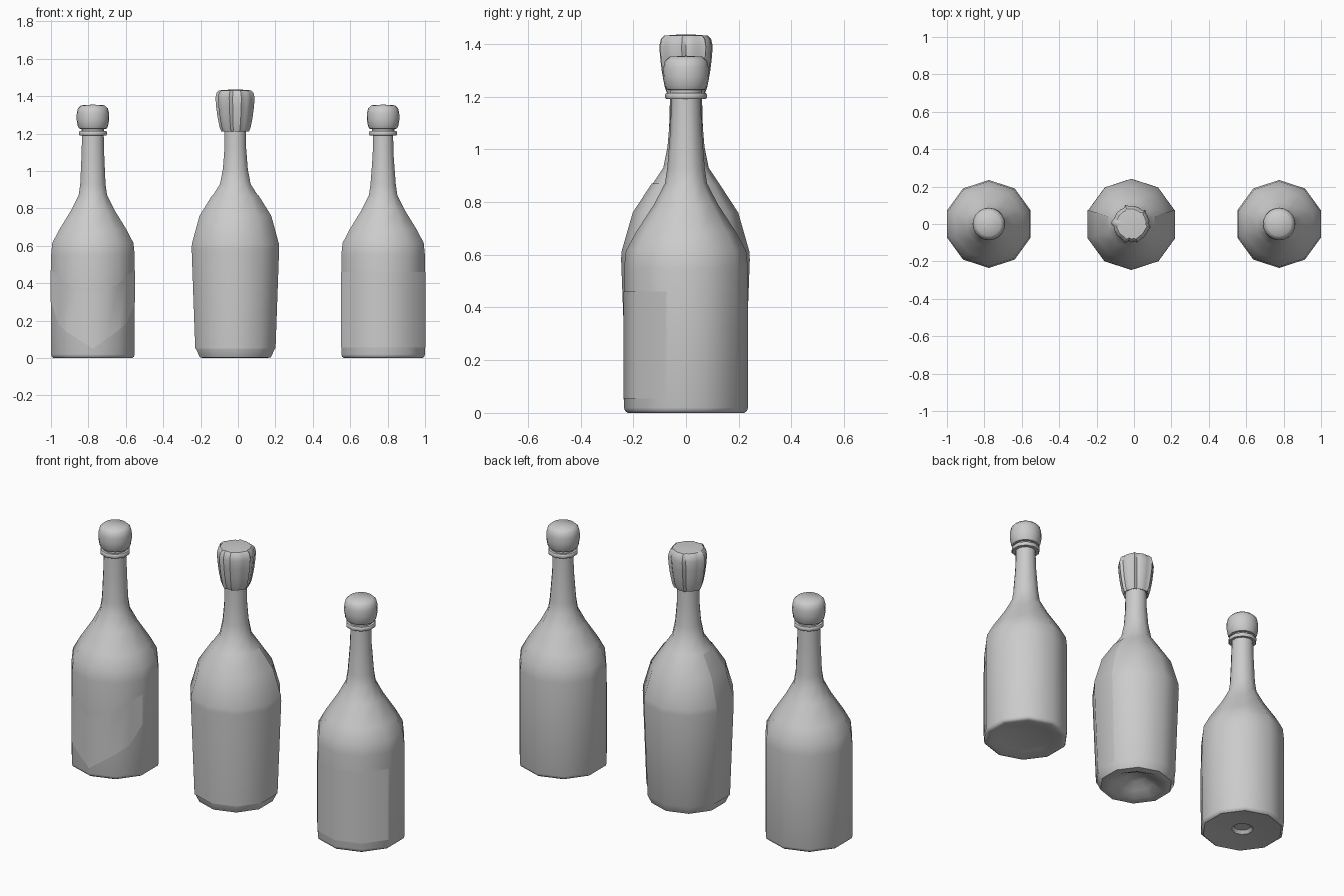
import bpy, bmesh, math

if "Cube" in bpy.data.objects:
    bpy.data.objects.remove(bpy.data.objects["Cube"])

SIDES = 10


def finish(name, bm, x, angle=42):
    bmesh.ops.remove_doubles(bm, verts=bm.verts, dist=0.0001)
    me = bpy.data.meshes.new(name)
    bm.to_mesh(me)
    bm.free()
    ob = bpy.data.objects.new(name, me)
    bpy.context.collection.objects.link(ob)
    ob.location.x = x
    bpy.ops.object.select_all(action='DESELECT')
    ob.select_set(True)
    bpy.context.view_layer.objects.active = ob
    bpy.ops.object.shade_smooth_by_angle(angle=math.radians(angle))
    return ob


def surface(name, columns, x, closed=False):
    """Skin a list of vertical point columns with quads."""
    bm = bmesh.new()
    cols = [[bm.verts.new(p) for p in c] for c in columns]
    pairs = list(zip(cols, cols[1:]))
    if closed:
        pairs.append((cols[-1], cols[0]))
    for a, b in pairs:
        for i in range(len(a) - 1):
            bm.faces.new((a[i], b[i], b[i + 1], a[i + 1]))
    return finish(name, bm, x)


def point(r, deg, z):
    a = math.radians(deg)
    return (r * math.cos(a), r * math.sin(a), z)


def lathe(name, profile, x, sides=SIDES, wobble=None):
    cols = []
    for i in range(sides):
        deg = 90 + 360 * i / sides
        k = wobble[i] if wobble else 1.0
        cols.append([point(r * (k if 0.03 < r else 1), deg, z) for r, z in profile])
    return surface(name, cols, x, True)


def facet(r, deg):
    """Radius on the flat-sided body at any angle."""
    step = 360 / SIDES
    d = (deg - 90) % step - step / 2
    return r * math.cos(math.radians(step / 2)) / math.cos(math.radians(d))


def label(name, profile, degs, x, offset):
    cols = [[point(facet(r + offset, d), d, z) for r, z in profile] for d in degs]
    return surface(name, cols, x)


# Left and right bottles: glass, lip collar and rounded stopper
punts = {"left": [(0, 0.03), (0.045, 0.028), (0.06, 0.01), (0.21, 0.002)],
         "right": [(0, 0.05), (0.15, 0.008), (0.20, 0.001)]}
for side, x, neck in (("left", -0.776, 0.061), ("right", 0.776, 0.056)):
    body = punts[side] + [
        (0.221, 0.0), (0.231, 0.007), (0.235, 0.02), (0.235, 0.55), (0.228, 0.615),
        (0.19, 0.685), (0.122, 0.79), (0.08, 0.87), (0.071, 0.93),
        (neck + 0.003, 1.08), (neck, 1.19), (0, 1.19)]
    lathe(side + "_bottle_glass", body, x)
    lathe(side + "_bottle_collar", [(0, 1.19), (0.075, 1.19), (0.079, 1.195), (0.079, 1.208),
                                    (0.075, 1.213), (0, 1.213)], x)
    lathe(side + "_bottle_stopper", [(0, 1.21), (0.06, 1.21), (0.06, 1.225), (0.073, 1.226),
                                     (0.081, 1.24), (0.087, 1.275), (0.086, 1.31), (0.08, 1.335),
                                     (0.063, 1.351), (0, 1.355)], x, 20)

# Rectangular wrap on the right bottle
label("right_bottle_label", [(0.235, 0.055), (0.235, 0.46)], [198, 234, 270, 306, 342], 0.776, 0.002)

# Shield label on the left bottle
degs = [198, 216, 234, 252, 270, 288, 306, 324, 342]
low = [0.30, 0.18, 0.14, 0.095, 0.05, 0.10, 0.15, 0.19, 0.30]
high = [0.47, 0.44, 0.40, 0.36, 0.345, 0.36, 0.40, 0.44, 0.47]
surface("left_bottle_shield_label",
        [[point(facet(0.237, d), d, z) for z in (a, b)] for d, a, b in zip(degs, low, high)], -0.776)

# Middle bottle: wider shoulders, tapered foot and deep punt
cx = -0.014
wall = [(0.222, 0.05), (0.242, 0.58), (0.241, 0.61), (0.198, 0.76), (0.126, 0.87)]
lathe("middle_bottle_glass",
      [(0, 0.065), (0.05, 0.06), (0.10, 0.03), (0.155, 0.003), (0.18, 0.0), (0.20, 0.004)] + wall +
      [(0.086, 0.93), (0.07, 1.01), (0.061, 1.12), (0.06, 1.23), (0, 1.23)], cx)
label("middle_bottle_wrap", wall, [162 + 36 * i for i in range(7)], cx, 0.004)

# Crumpled foil cap with a few raised pleats
sides = 40
wobble = [1 + 0.015 * math.sin(2.3 * i) for i in range(sides)]
for i, k in ((2, 1.10), (3, 0.96), (9, 1.09), (10, 1.10), (11, 0.97), (18, 1.10), (19, 0.95),
             (22, 1.07), (29, 1.08), (30, 0.96), (35, 1.10), (36, 0.96)):
    wobble[i] = k
lathe("middle_bottle_foil_cap",
      [(0.058, 1.215), (0.068, 1.21), (0.077, 1.235), (0.087, 1.29), (0.093, 1.34),
       (0.097, 1.39), (0.091, 1.418), (0.079, 1.431), (0.03, 1.435), (0, 1.435)], cx, sides, wobble)
